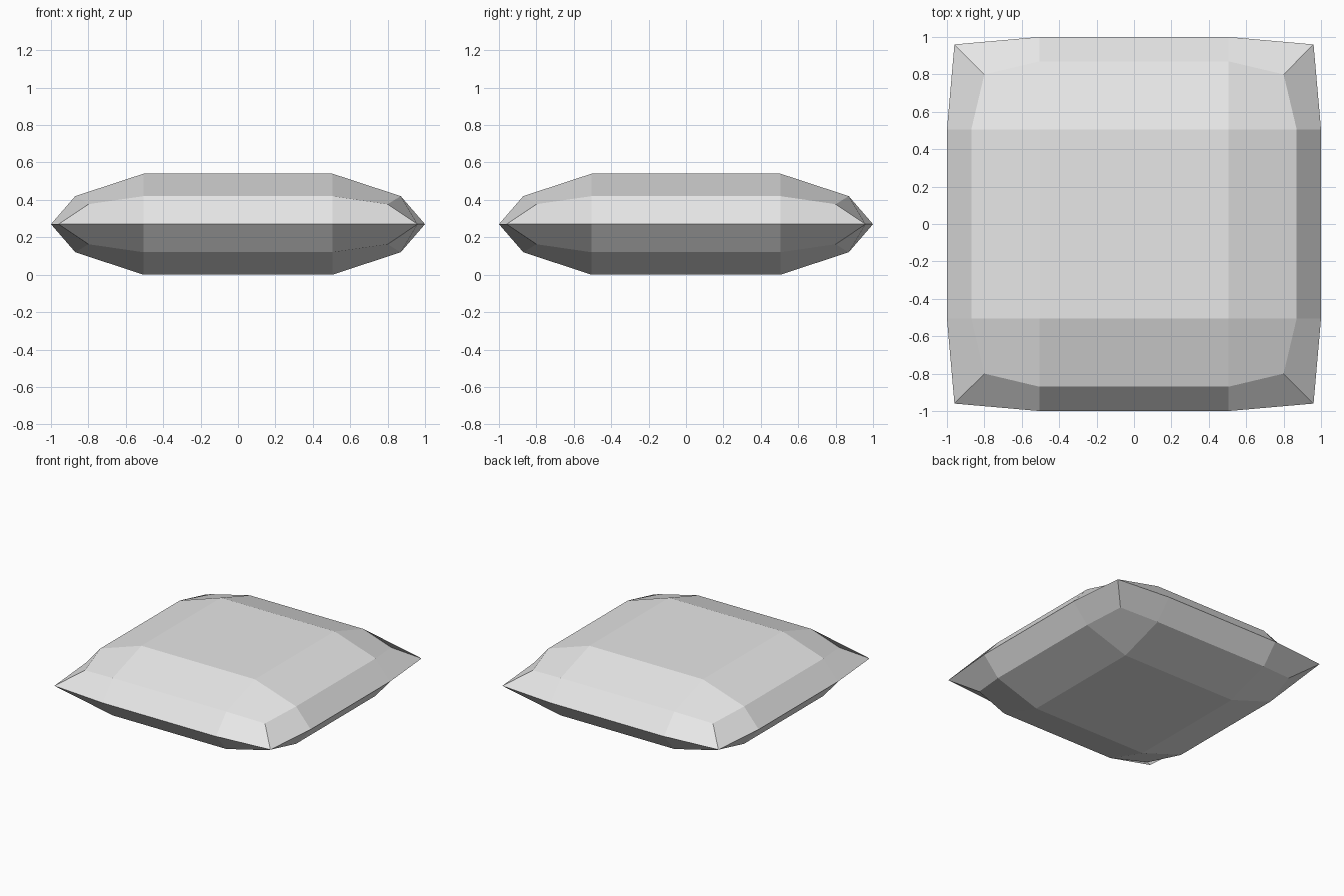
import bpy
import bmesh
from math import copysign

cube = bpy.data.objects.get("Cube")
if cube:
    bpy.data.objects.remove(cube, do_unlink=True)

HALF_HEIGHT = 0.27

# Fabric colour
fabric = bpy.data.materials.new("light_grey_fabric")
fabric.use_nodes = True
colour = (0.8, 0.8, 0.8, 1)
fabric.diffuse_color = colour
fabric.node_tree.nodes["Principled BSDF"].inputs["Base Color"].default_value = colour


def place(vert, inner, outer, corner, z_edge, z_corner):
    """Snap a ring vertex to its edge or corner position."""
    x, y = vert.co.x, vert.co.y
    if abs(abs(x) - abs(y)) < 0.01:
        sizes, z = (corner, corner), z_corner
    else:
        sizes, z = ((outer, inner) if abs(x) > abs(y) else (inner, outer)), z_edge
    vert.co = (copysign(sizes[0], x), copysign(sizes[1], y), z)


# Upper half: a three by three grid with a flat raised middle
bm = bmesh.new()
bmesh.ops.create_grid(bm, x_segments=3, y_segments=3, size=0.9)
ring = [v for v in bm.verts if v.is_boundary]
for v in bm.verts:
    if not v.is_boundary:
        v.co = (copysign(0.505, v.co.x), copysign(0.505, v.co.y), HALF_HEIGHT)
for v in ring:
    place(v, 0.505, 0.87, 0.8, 0.15, 0.107)

# Sloping border drawn out to the pinched seam
border = [e for e in bm.edges if e.is_boundary]
seam = bmesh.ops.extrude_edge_only(bm, edges=border)["geom"]
for v in seam:
    if isinstance(v, bmesh.types.BMVert):
        place(v, 0.505, 1.0, 0.96, 0, 0)
bmesh.ops.recalc_face_normals(bm, faces=bm.faces)
if sum(f.normal.z for f in bm.faces) < 0:
    bmesh.ops.reverse_faces(bm, faces=bm.faces)

mesh = bpy.data.meshes.new("cushion")
bm.to_mesh(mesh)
bm.free()
mesh.materials.append(fabric)
cushion = bpy.data.objects.new("cushion", mesh)
bpy.context.collection.objects.link(cushion)
cushion.location.z = HALF_HEIGHT

# Lower half mirrors the upper and welds along the seam
mirror = cushion.modifiers.new("lower_half", 'MIRROR')
mirror.use_axis = (False, False, True)
